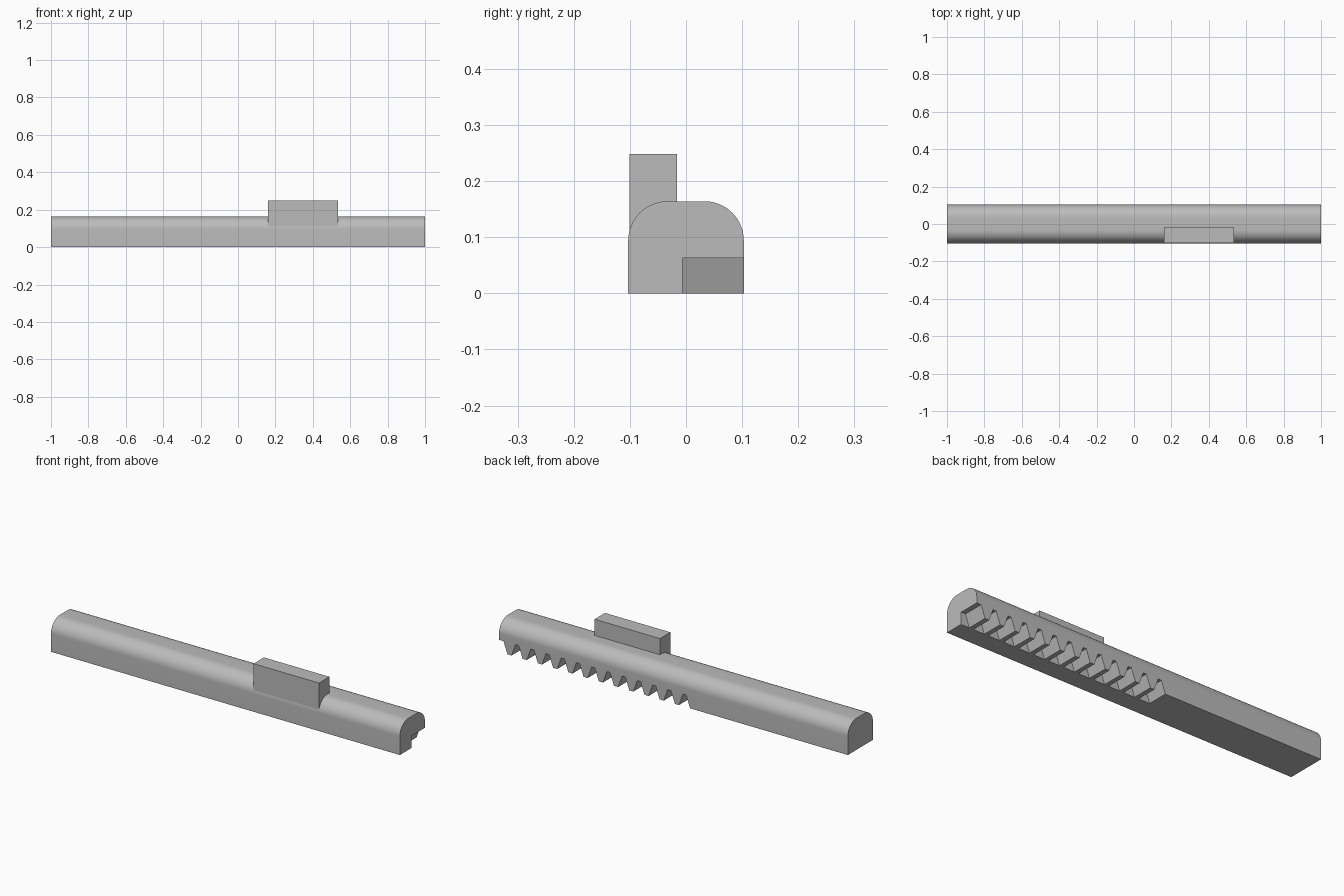
import bpy, bmesh, math
from mathutils import Vector

cube = bpy.data.objects.get("Cube")
if cube:
    bpy.data.objects.remove(cube, do_unlink=True)

grey = bpy.data.materials.new("plain grey")
grey.use_nodes = True
GREY = (0.5, 0.5, 0.5, 1)
grey.diffuse_color = GREY
grey.node_tree.nodes["Principled BSDF"].inputs["Base Color"].default_value = GREY


def prism(name, outline, offset):
    """Extrude a closed 3D outline along an offset into a solid."""
    bm = bmesh.new()
    face = bm.faces.new([bm.verts.new(p) for p in outline])
    made = bmesh.ops.extrude_face_region(bm, geom=[face])["geom"]
    moved = [v for v in made if isinstance(v, bmesh.types.BMVert)]
    bmesh.ops.translate(bm, verts=moved, vec=Vector(offset))
    bmesh.ops.recalc_face_normals(bm, faces=bm.faces)
    mesh = bpy.data.meshes.new(name)
    bm.to_mesh(mesh)
    bm.free()
    mesh.materials.append(grey)
    obj = bpy.data.objects.new(name, mesh)
    bpy.context.collection.objects.link(obj)
    return obj


# Bar: flat bottom, rounded upper edges, extruded along its length
HALF_W, TOP, R = 0.103, 0.164, 0.07
section = [(-1, -HALF_W, 0), (-1, HALF_W, 0)]
for side, start in ((1, 0), (-1, 90)):
    for i in range(17):
        a = math.radians(start + 90 * i / 16)
        section.append((-1, side * (HALF_W - R) + R * math.cos(a), TOP - R + R * math.sin(a)))
bar = prism("rack_bar", section, (2, 0, 0))

# Rack teeth: the gaps between them form one comb-shaped cutter
PITCH, DEPTH, TEETH, FIRST = 0.0873, 0.0625, 12, 0.94
TIP = 0.0118
ROOT = TIP + DEPTH * math.tan(math.radians(20))
BELOW, INNER = -0.02, -0.006
comb = [(1.05, BELOW), (1.05, DEPTH)]
for i in range(TEETH):
    x = FIRST - i * PITCH
    comb += [(x + ROOT, DEPTH), (x + TIP, 0), (x + TIP, BELOW / 2),
             (x - TIP, BELOW / 2), (x - TIP, 0), (x - ROOT, DEPTH)]
# Run-out of the last gap
end = FIRST - TEETH * PITCH
comb += [(end + ROOT, DEPTH), (end + TIP, 0), (end + TIP, BELOW)]
cutter = prism("tooth_cutter", [(x, INNER, z) for x, z in comb], (0, 0.2, 0))
cutter.hide_render = True

cut = bar.modifiers.new("teeth", "BOOLEAN")
cut.operation = "DIFFERENCE"
cut.solver = "EXACT"
cut.object = cutter
bpy.context.view_layer.objects.active = bar
bar.select_set(True)
bpy.ops.object.modifier_apply(modifier=cut.name)
bpy.data.objects.remove(cutter, do_unlink=True)
bpy.ops.object.shade_smooth_by_angle(angle=math.radians(30))

# Raised block along the front edge
X0, X1, Y0, Y1 = 0.16, 0.535, -0.101, -0.016
prism("raised_block", [(X0, Y0, 0.09), (X1, Y0, 0.09), (X1, Y1, 0.09), (X0, Y1, 0.09)],
      (0, 0, 0.158))
